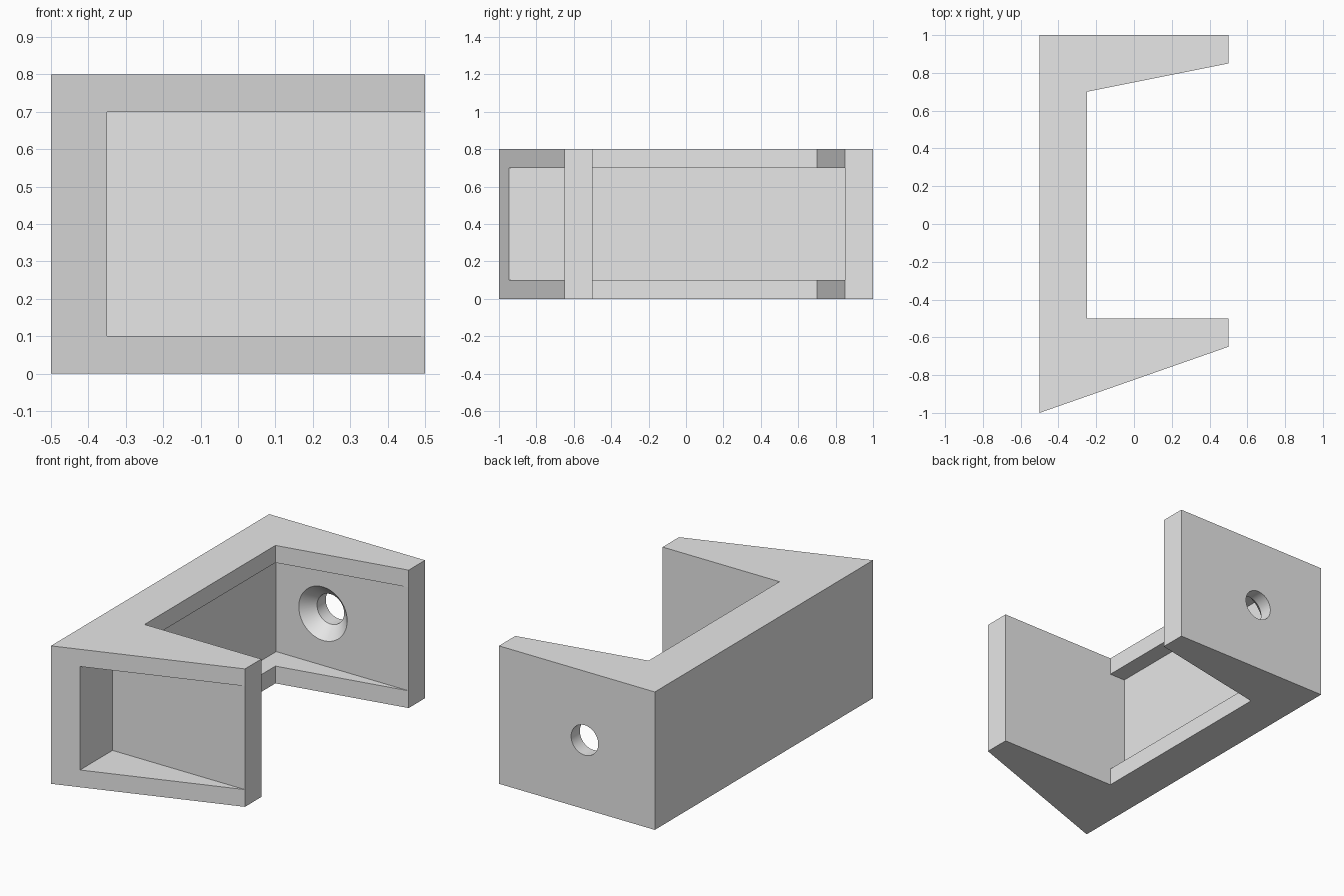
import bpy, bmesh, math

if "Cube" in bpy.data.objects:
    bpy.data.objects.remove(bpy.data.objects["Cube"])

H, LIP = 0.8, 0.1                      # total height, thickness of the top and bottom rims

grey = bpy.data.materials.new("light_grey")
grey.diffuse_color = (0.8, 0.8, 0.8, 1)
grey.use_nodes = True
grey.node_tree.nodes["Principled BSDF"].inputs["Base Color"].default_value = grey.diffuse_color

# Outer rim outline with tapered arms
RIM = [(-0.5, 1), (0.5, 1), (0.5, 0.85), (-0.25, 0.7), (-0.25, -0.5),
       (0.5, -0.5), (0.5, -0.65), (-0.35, -0.9475), (-0.5, -1)]
# Thin wall outline between the rims
WALL = [(-0.5, 1), (0.5, 1), (0.5, 0.85), (-0.35, 0.85), (-0.35, -0.5), (-0.25, -0.5),
        (0.5, -0.5), (0.5, -0.65), (-0.35, -0.65), (-0.35, -0.9475), (-0.5, -1)]
# Ledges where the rims overhang the thin wall
LEDGES = [[(0.5, 0.85), (-0.25, 0.7), (-0.25, -0.5), (-0.35, -0.5), (-0.35, 0.85)],
          [(-0.35, -0.65), (0.5, -0.65), (-0.35, -0.9475)]]


def finish(bm, name):
    bmesh.ops.recalc_face_normals(bm, faces=bm.faces)
    mesh = bpy.data.meshes.new(name)
    bm.to_mesh(mesh)
    bm.free()
    mesh.materials.append(grey)
    obj = bpy.data.objects.new(name, mesh)
    bpy.context.collection.objects.link(obj)
    return obj


# Bracket body
bm = bmesh.new()


def face(points):
    bm.faces.new([bm.verts.new(p) for p in points])


def sides(outline, z0, z1):
    for (ax, ay), (bx, by) in zip(outline, outline[1:] + outline[:1]):
        face([(ax, ay, z0), (bx, by, z0), (bx, by, z1), (ax, ay, z1)])


sides(RIM, 0, LIP)
sides(WALL, LIP, H - LIP)
sides(RIM, H - LIP, H)
for z in (0, H):
    face([(x, y, z) for x, y in RIM])
for z in (LIP, H - LIP):
    for ledge in LEDGES:
        face([(x, y, z) for x, y in ledge])
bmesh.ops.remove_doubles(bm, verts=bm.verts, dist=1e-4)
bmesh.ops.recalc_face_normals(bm, faces=bm.faces)
bmesh.ops.dissolve_limit(bm, angle_limit=0.01, verts=bm.verts, edges=bm.edges)
bracket = finish(bm, "bracket")

# Countersunk screw hole cutter through the rear arm: (y, radius) rings
SEG = 48
bm = bmesh.new()
rings = []
for y, r in [(0.80, 0.204), (0.92, 0.087), (1.05, 0.087)]:
    rings.append([bm.verts.new((-0.05 + r * math.cos(2 * math.pi * i / SEG), y,
                                0.4 + r * math.sin(2 * math.pi * i / SEG))) for i in range(SEG)])
for a, b in zip(rings, rings[1:]):
    for i in range(SEG):
        j = (i + 1) % SEG
        bm.faces.new((a[i], a[j], b[j], b[i]))
bm.faces.new(rings[0])
bm.faces.new(rings[-1])
cutter = finish(bm, "screw_hole_cutter")
cutter.hide_render = True

mod = bracket.modifiers.new("screw_hole", 'BOOLEAN')
mod.operation, mod.solver, mod.object = 'DIFFERENCE', 'EXACT', cutter
bpy.context.view_layer.objects.active = bracket
bracket.select_set(True)
bpy.ops.object.modifier_apply(modifier=mod.name)
bpy.data.objects.remove(cutter)
bpy.ops.object.shade_smooth_by_angle(angle=math.radians(30))
